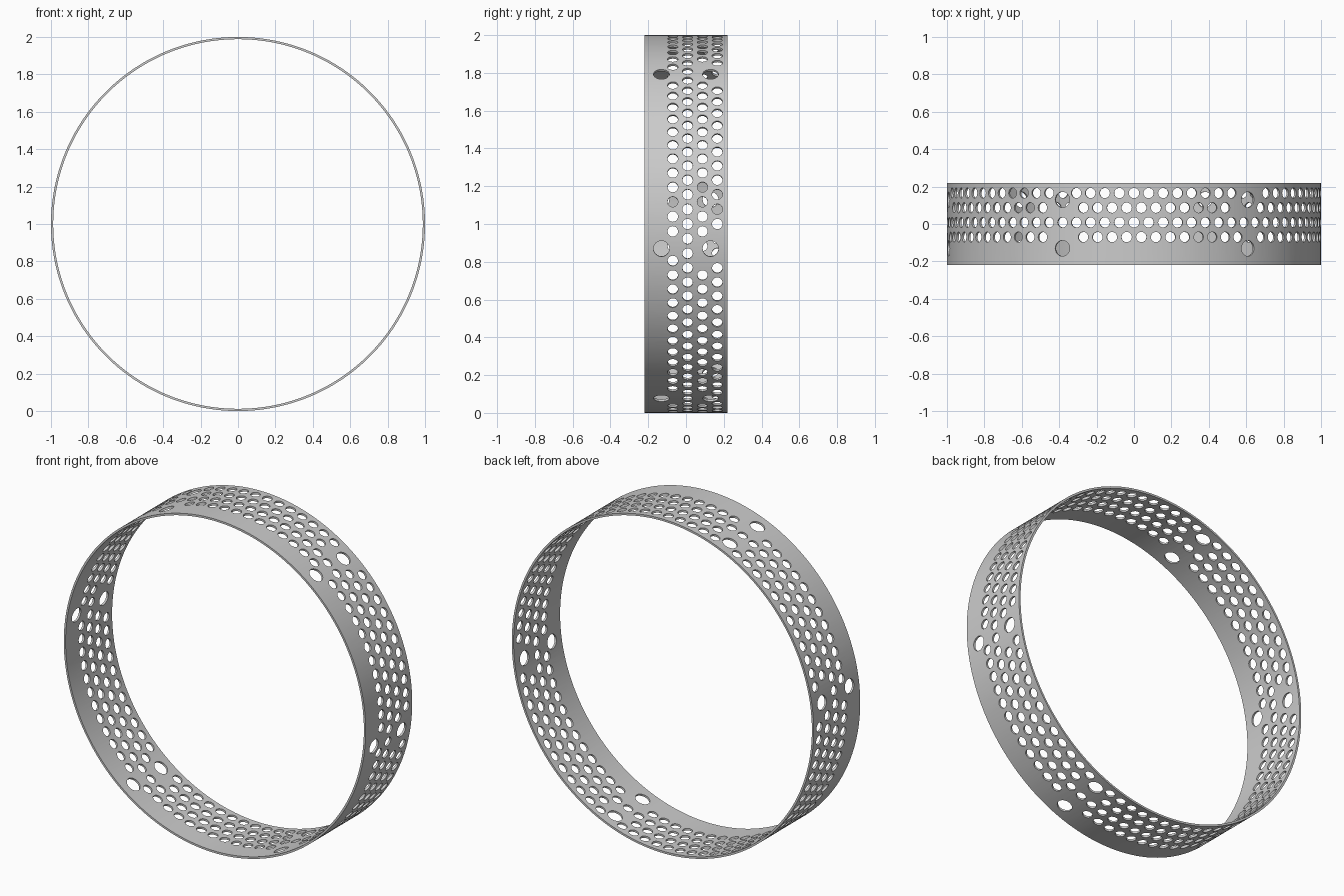
import bpy, bmesh
from math import cos, sin, radians, pi, hypot
from mathutils import Matrix, Vector

if "Cube" in bpy.data.objects:
    bpy.data.objects.remove(bpy.data.objects["Cube"])

R, WALL, HALF = 1.0, 0.012, 0.22
STEP = 4.5                                   # angular pitch of small holes
ROWS = [(-0.07, 2.25), (0.0085, 0.0), (0.087, 2.25), (0.1655, 0.0)]
BIG_R, SMALL_R = 0.042, 0.0275
big = [(-7.5 + 60 * k, y) for k in range(6) for y in (-0.13, 0.13)]


def finish(bm, name):
    bmesh.ops.recalc_face_normals(bm, faces=bm.faces)
    me = bpy.data.meshes.new(name)
    bm.to_mesh(me)
    bm.free()
    ob = bpy.data.objects.new(name, me)
    bpy.context.collection.objects.link(ob)
    return ob


# thin band: rectangular section swept around the y axis
bm = bmesh.new()
N = 240
profile = [(R, -HALF), (R, HALF), (R - WALL, HALF), (R - WALL, -HALF)]
rings = []
for i in range(N):
    a = 2 * pi * (i + 0.37) / N
    rings.append([bm.verts.new((r * cos(a), y, 1 + r * sin(a))) for r, y in profile])
for i in range(N):
    p, q = rings[i], rings[(i + 1) % N]
    for j in range(4):
        k = (j + 1) % 4
        bm.faces.new((p[j], p[k], q[k], q[j]))
band = finish(bm, "perforated_band")

# radial cutters for every hole
bm = bmesh.new()


def drill(deg, y, radius, sides):
    a = radians(deg)
    d = Vector((cos(a), 0, sin(a)))
    m = Matrix.Translation(d * (R - WALL / 2) + Vector((0, y, 1))) @ \
        d.to_track_quat('Z', 'Y').to_matrix().to_4x4()
    bmesh.ops.create_cone(bm, cap_ends=True, segments=sides, radius1=radius,
                          radius2=radius, depth=0.08, matrix=m)


def near_big(deg, y):
    for bd, by in big:
        diff = (deg - bd + 180) % 360 - 180
        if hypot(radians(diff) * R, y - by) < 0.08:
            return True
    return False


for deg, y in big:
    drill(deg, y, BIG_R, 32)
for y, offset in ROWS:
    for i in range(80):
        deg = offset + STEP * i
        if not near_big(deg, y):
            drill(deg, y, SMALL_R, 24)
cutter = finish(bm, "hole_cutters")
cutter.hide_render = True

# cut the holes and smooth the curved surfaces
mod = band.modifiers.new("holes", 'BOOLEAN')
mod.operation = 'DIFFERENCE'
mod.solver = 'EXACT'
mod.object = cutter
bpy.context.view_layer.objects.active = band
band.select_set(True)
bpy.ops.object.modifier_apply(modifier=mod.name)
bpy.data.objects.remove(cutter, do_unlink=True)
bpy.ops.object.shade_smooth_by_angle(angle=radians(30))
